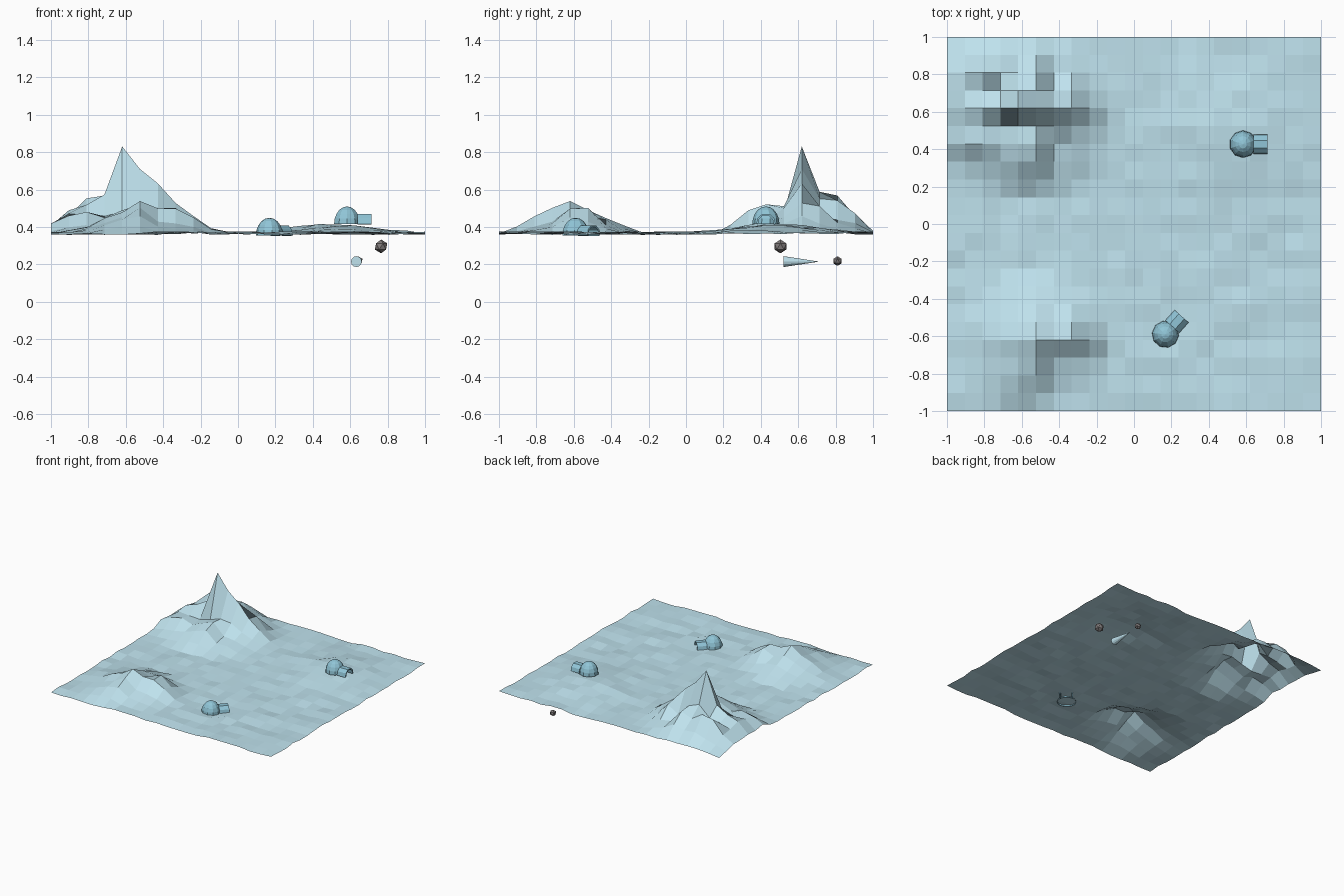
import bpy, bmesh, math, random
from mathutils import Matrix, Vector

if "Cube" in bpy.data.objects:
    bpy.data.objects.remove(bpy.data.objects["Cube"])

random.seed(4)


def material(name, color):
    m = bpy.data.materials.new(name)
    m.diffuse_color = (*color, 1)
    m.use_nodes = True
    m.node_tree.nodes["Principled BSDF"].inputs["Base Color"].default_value = m.diffuse_color
    return m


snow = material("snow", (0.52, 0.76, 0.85))
ice = material("ice", (0.28, 0.56, 0.68))
stone = material("stone", (0.22, 0.2, 0.2))


def finish(bm, name, mat):
    me = bpy.data.meshes.new(name)
    bm.to_mesh(me)
    bm.free()
    ob = bpy.data.objects.new(name, me)
    bpy.context.collection.objects.link(ob)
    me.materials.append(mat)
    return ob


# Mountain heights in hundredths, one row per grid line, from back to front
big_mountain = """
36 37 38 38 38 38 37 37 37 37
38 40 43 46 45 47 42 39 37 37
40 45 55 57 51 54 44 42 39 37
40 46 49 50 59 55 46 51 42 38
41 49 52 57 83 71 63 53 46 39
40 47 46 46 48 51 50 45 42 39
42 46 48 45 49 52 43 42 40 38
38 40 41 43 46 49 41 41 38 38
37 37 38 39 41 41 39 38 37 37"""
small_mountain = """
37 37 38 40 41 39 38 37 37
37 38 40 42 45 44 41 39 37
38 40 42 46 49 46 50 43 38
38 40 45 48 54 50 50 45 39
37 39 42 45 50 43 42 40 37
37 38 41 44 46 40 39 38 37
37 37 39 40 40 38 37 37 37"""

# Snow field: 21 x 21 cells
N = 21
heights = {}
for j in range(N + 1):
    for i in range(N + 1):
        x, y = -1 + 2 * i / N, -1 + 2 * j / N
        hill = 0.046 * math.exp(-((x - 0.5) ** 2 + (y - 0.5) ** 2) / 0.08)
        heights[i, j] = 0.367 + hill + random.uniform(-0.009, 0.009)
for table, i0, j0 in ((big_mountain, 0, 21), (small_mountain, 1, 7)):
    for r, row in enumerate(table.strip().splitlines()):
        for c, h in enumerate(row.split()):
            heights[i0 + c, j0 - r] = int(h) / 100 + random.uniform(-0.003, 0.003)

bm = bmesh.new()
grid = {k: bm.verts.new((-1 + 2 * k[0] / N, -1 + 2 * k[1] / N, z)) for k, z in heights.items()}
for j in range(N):
    for i in range(N):
        bm.faces.new([grid[i, j], grid[i + 1, j], grid[i + 1, j + 1], grid[i, j + 1]])
finish(bm, "snow_terrain", snow)


def igloo(name, loc, angle):
    place = Matrix.Translation(loc) @ Matrix.Rotation(angle, 4, 'Z')
    # Open-bottomed dome
    bm = bmesh.new()
    bmesh.ops.create_uvsphere(bm, u_segments=10, v_segments=10, radius=0.073)
    bmesh.ops.bisect_plane(bm, geom=bm.verts[:] + bm.edges[:] + bm.faces[:],
                           plane_co=(0, 0, 0), plane_no=(0, 0, -1), clear_outer=True)
    bm.transform(place @ Matrix.Diagonal((1, 1, 1.3, 1)))
    finish(bm, name + "_dome", ice)
    # Arched entrance tunnel
    bm = bmesh.new()
    arch = [(-0.047, 0), (-0.04, 0.03), (-0.018, 0.05), (0.018, 0.05), (0.04, 0.03), (0.047, 0)]
    rings = [[bm.verts.new((x, y, z)) for y, z in arch] for x in (0.055, 0.13)]
    for k in range(len(arch) - 1):
        bm.faces.new([rings[0][k], rings[0][k + 1], rings[1][k + 1], rings[1][k]])
    bmesh.ops.recalc_face_normals(bm, faces=bm.faces)
    bm.transform(place)
    ob = finish(bm, name + "_entrance", ice)
    mod = ob.modifiers.new("wall", 'SOLIDIFY')
    mod.thickness = 0.01
    mod.offset = 0


igloo("back_igloo", (0.583, 0.427, 0.415), 0)
igloo("front_igloo", (0.168, -0.59, 0.354), math.radians(48))

# Buried icicle, pointing backwards
bm = bmesh.new()
bmesh.ops.create_cone(bm, cap_ends=True, segments=12, radius1=0.029, radius2=0, depth=0.19)
bm.transform(Matrix.Translation((0.633, 0.617, 0.215)) @ Matrix.Rotation(math.radians(-90), 4, 'X'))
finish(bm, "icicle", snow)

# Buried stones
for name, loc, r in (("large_stone", (0.765, 0.505, 0.296), 0.037),
                     ("small_stone", (0.642, 0.81, 0.218), 0.026)):
    bm = bmesh.new()
    bmesh.ops.create_icosphere(bm, subdivisions=1, radius=r)
    bm.transform(Matrix.Translation(loc))
    finish(bm, name, stone)
